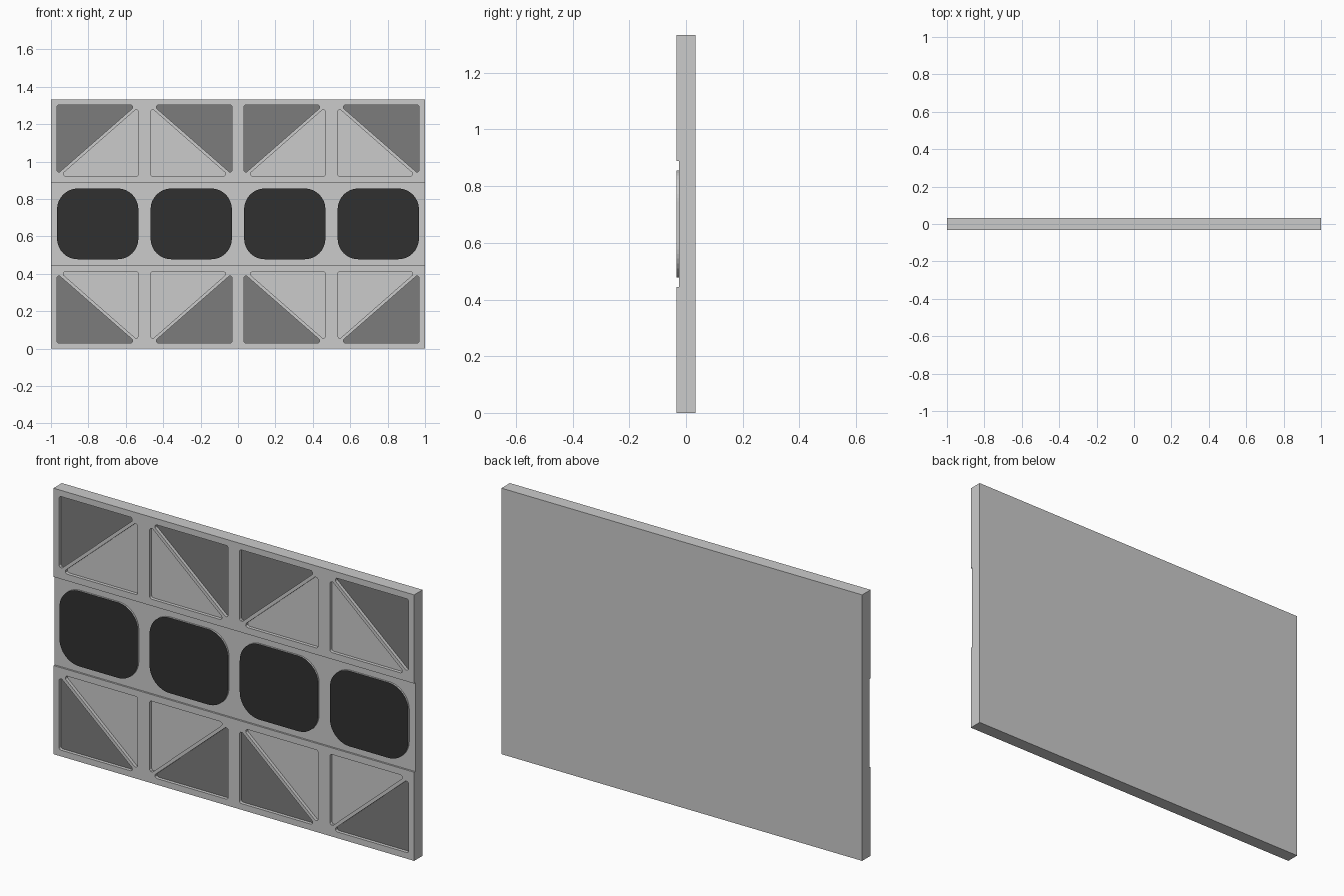
import bpy, bmesh, math
from mathutils import Vector

if "Cube" in bpy.data.objects:
    bpy.data.objects.remove(bpy.data.objects["Cube"])

T, H, ROW, COL = 0.0333, 1.3333, 0.4444, 0.5
FLOOR, MID = -T + 0.0165, -T + 0.009    # pocket floor, middle strip depth


def material(name, v):
    m = bpy.data.materials.new(name)
    m.diffuse_color = (v, v, v, 1)
    return m


def rounded(points, r, steps):
    """Round the corners of a convex polygon by radius r."""
    out, n = [], len(points)
    for i in range(n):
        p = Vector(points[i])
        a = (Vector(points[i - 1]) - p).normalized()
        b = (Vector(points[(i + 1) % n]) - p).normalized()
        half = a.angle(b) / 2
        c = p + (a + b).normalized() * r / math.sin(half)
        s = p + a * r / math.tan(half) - c
        e = p + b * r / math.tan(half) - c
        for k in range(steps + 1):
            t = k / steps
            out.append(c + (s * (1 - t) + e * t).normalized() * r)
    return out


def loop(pts, y):
    return [bm.verts.new((x, y, z)) for x, z in pts]


def wall(a, b):
    for i in range(len(a)):
        j = (i + 1) % len(a)
        bm.faces.new((a[i], a[j], b[j], b[i]))


def plate(z0, z1, y, holes):
    """Flat sheet with holes; each hole is walled to its own flat cap."""
    loops = [loop([(-1, z0), (1, z0), (1, z1), (-1, z1)], y)]
    caps = []
    for pts, depth, mat in holes:
        ring, inner = loop(pts, y), loop(pts, depth)
        loops.append(ring)
        caps.append((ring, inner, mat))
    edges = [bm.edges.new((l[i - 1], l[i])) for l in loops for i in range(len(l))]
    bmesh.ops.triangle_fill(bm, edges=edges, use_beauty=True, use_dissolve=False,
                            normal=(0, -1, 0))
    for ring, inner, mat in caps:
        wall(ring, inner)
        bm.faces.new(inner).material_index = mat
    return loops[0]


bm = bmesh.new()

# Braced triangle pockets of one cell: dark outer one, light inner one
DARK = [(0.031, 0.031), (0.456, 0.031), (0.031, 0.402)]
LIGHT = [(0.467, 0.411), (0.047, 0.411), (0.467, 0.043)]


def pockets(top):
    holes = []
    for c in range(4):
        for shape, mat in ((DARK, 1), (LIGHT, 0)):
            pts = [(-1 + c * COL + (COL - x if c % 2 else x), H - z if top else z)
                   for x, z in shape]
            holes.append((rounded(pts, 0.011, 4), FLOOR, mat))
    return holes


# Raised dark windows of the middle row
windows = []
for c in range(4):
    x = -1 + c * COL
    pts = [(x + 0.033, 0.478), (x + 0.467, 0.478), (x + 0.467, 0.856), (x + 0.033, 0.856)]
    windows.append((rounded(pts, 0.11, 10), -T, 2))

low = plate(0, ROW, -T, pockets(False))
mid = plate(ROW, 2 * ROW, MID, windows)
top = plate(2 * ROW, H, -T, pockets(True))

# Steps between rows, then sides, bottom, top and back
bm.faces.new((low[3], low[2], mid[1], mid[0]))
bm.faces.new((mid[3], mid[2], top[1], top[0]))
back = loop([(-1, 0), (1, 0), (1, H), (-1, H)], T)
bm.faces.new(back)
bm.faces.new((low[0], low[1], back[1], back[0]))
bm.faces.new((top[3], top[2], back[2], back[3]))
for a, b, s, e in ((0, 3, 0, 3), (1, 2, 1, 2)):
    bm.faces.new((back[s], low[a], low[b], mid[a], mid[b], top[a], top[b], back[e]))
bmesh.ops.recalc_face_normals(bm, faces=bm.faces)

mesh = bpy.data.meshes.new("wall_panel")
bm.to_mesh(mesh)
bm.free()
for name, v in (("frame_grey", 0.6), ("dark_infill", 0.2), ("window_black", 0.03)):
    mesh.materials.append(material(name, v))
mesh.materials[0].diffuse_color = (0.8, 0.8, 0.8, 1)
panel = bpy.data.objects.new("wall_panel", mesh)
bpy.context.collection.objects.link(panel)

for m in bpy.data.materials:
    if m.users and not m.is_grease_pencil:
        m.use_nodes = True
        m.node_tree.nodes["Principled BSDF"].inputs["Base Color"].default_value = m.diffuse_color
